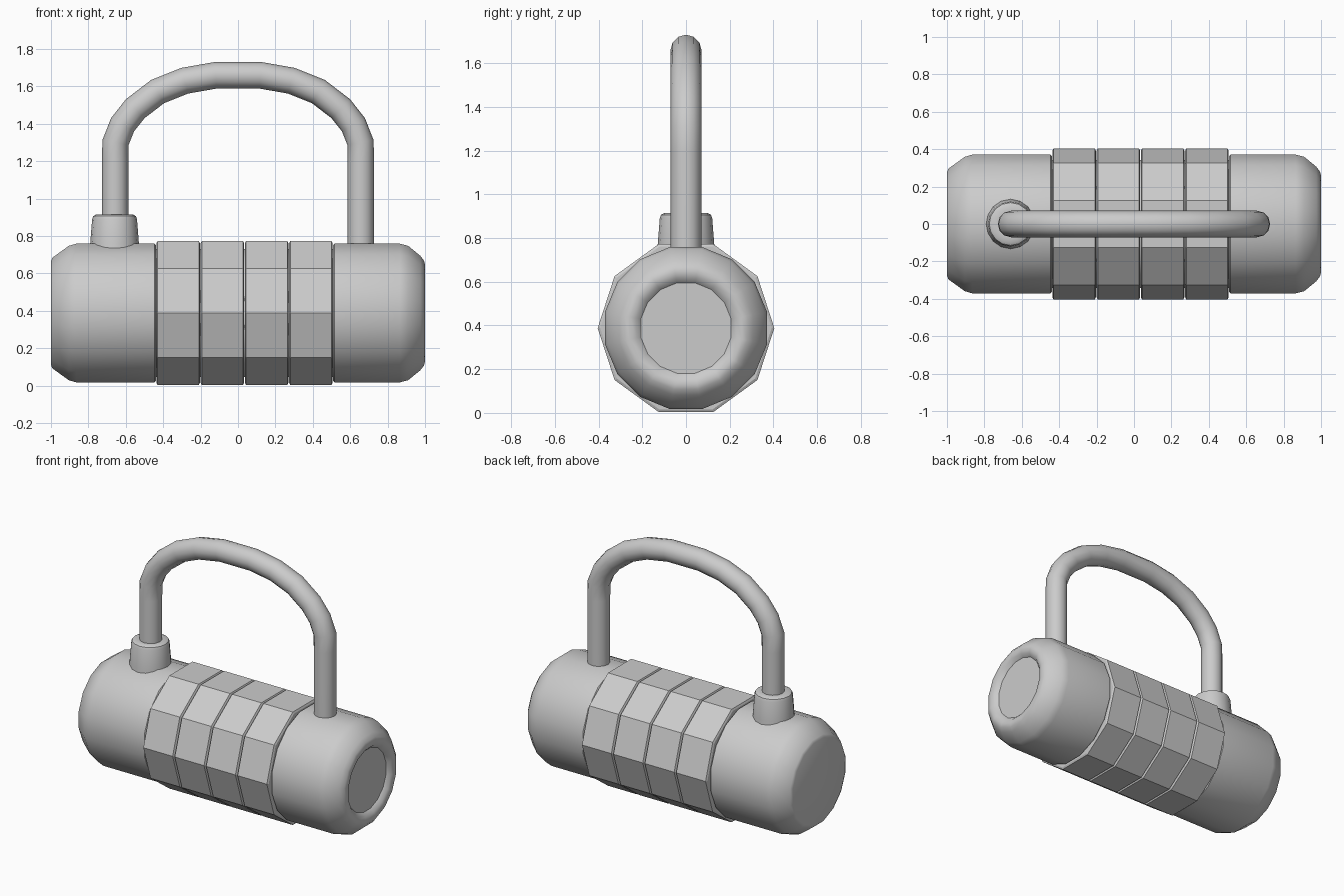
import bpy, bmesh
from math import pi, cos, sin, radians
from mathutils import Vector

if "Cube" in bpy.data.objects:
    bpy.data.objects.remove(bpy.data.objects["Cube"])

CZ = 0.388  # height of the barrel axis


def finish(name, bm, angle):
    bmesh.ops.remove_doubles(bm, verts=bm.verts, dist=1e-5)
    bmesh.ops.recalc_face_normals(bm, faces=bm.faces)
    mesh = bpy.data.meshes.new(name)
    bm.to_mesh(mesh)
    bm.free()
    ob = bpy.data.objects.new(name, mesh)
    bpy.context.collection.objects.link(ob)
    if angle:
        bpy.ops.object.select_all(action='DESELECT')
        bpy.context.view_layer.objects.active = ob
        ob.select_set(True)
        bpy.ops.object.shade_smooth_by_angle(angle=radians(angle))
    return ob


def skin(name, rings, angle):
    """Bridge a list of point rings and close both ends."""
    bm = bmesh.new()
    loops = [[bm.verts.new(p) for p in ring] for ring in rings]
    n = len(loops[0])
    for a, b in zip(loops, loops[1:]):
        for i in range(n):
            j = (i + 1) % n
            bm.faces.new((a[i], a[j], b[j], b[i]))
    bm.faces.new(loops[0])
    bm.faces.new(loops[-1])
    return finish(name, bm, angle)


def lathe_x(name, profile, sides, phase, angle):
    """Revolve (x, radius) pairs about the barrel axis."""
    rings = []
    for x, r in profile:
        rings.append([(x, r * cos(2 * pi * (i + phase) / sides),
                       CZ + r * sin(2 * pi * (i + phase) / sides))
                      for i in range(sides)])
    return skin(name, rings, angle)


# End caps: the left one is flat, the right one has a shallow dished recess
lathe_x("left_cap", [(-1, .283), (-.992, .302), (-.905, .366), (-.865, .378),
                     (-.446, .378), (-.438, .368)], 16, .5, 35)
lathe_x("right_cap", [(.508, .368), (.516, .378), (.865, .378), (.91, .366),
                      (.975, .312), (.995, .285), (1, .262), (.992, .232),
                      (.97, .211)], 16, .5, 35)

# Inner core behind the grooves
lathe_x("core", [(-.46, .35), (.53, .35)], 16, .5, 35)

# Four ten-sided number dials
W = .2365
for k in range(4):
    x0 = -.438 + k * W
    x1 = x0 + W
    lathe_x(f"dial_{k + 1}", [(x0 + .002, .392), (x0 + .008, .404),
                              (x1 - .008, .404), (x1 - .002, .392)], 10, 0, 0)

# Collar around the left leg of the shackle
LX = .657
collar = [(.70, .136), (.762, .130), (.89, .120), (.906, .114), (.914, .100), (.914, .07)]
skin("collar", [[(-LX - .003 + r * cos(2 * pi * i / 16), r * sin(2 * pi * i / 16), z)
                 for i in range(16)] for z, r in collar], 35)

# Shackle: half of the arch path, mirrored, swept with a round section
half = [(.655, 1.30), (.617, 1.395), (.55, 1.48), (.43, 1.572), (.285, 1.63), (.12, 1.659)]
left = [(-LX, .72), (-LX, 1.20)] + [(-x, z) for x, z in half]
right = [(-x, z) for x, z in reversed(left)]
path = [Vector((x, 0, z)) for x, z in left + right]
rings = []
for i, p in enumerate(path):
    t_in = (p - path[max(i - 1, 0)]).normalized()
    t_out = (path[min(i + 1, len(path) - 1)] - p).normalized()
    t = (t_in + t_out).normalized()
    side = Vector((0, 1, 0)).cross(t)
    rings.append([p + .071 * (cos(2 * pi * j / 12) * side + Vector((0, sin(2 * pi * j / 12), 0)))
                  for j in range(12)])
skin("shackle", rings, 40)
